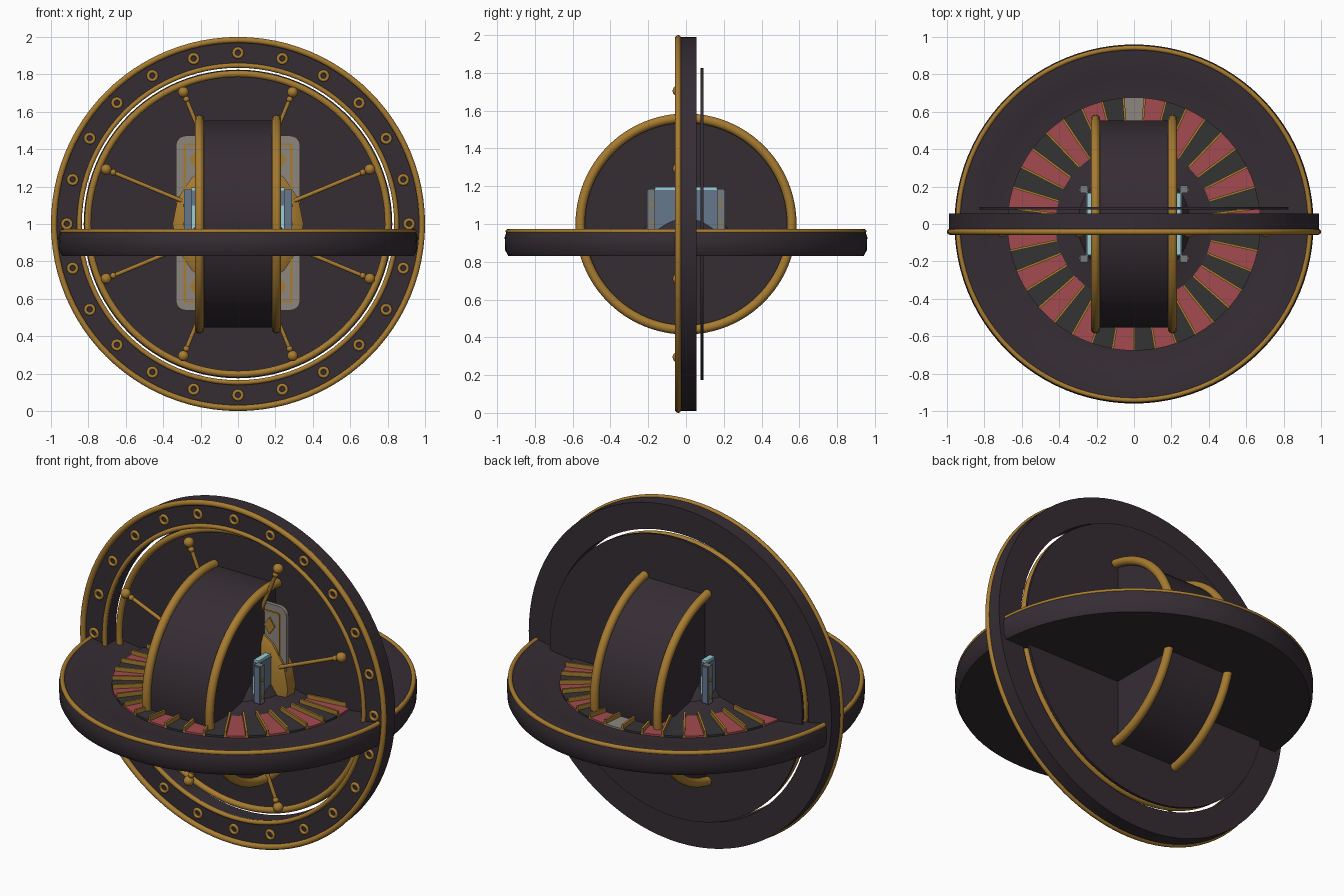
import bpy, bmesh, math
from mathutils import Matrix, Vector

if "Cube" in bpy.data.objects:
    bpy.data.objects.remove(bpy.data.objects["Cube"])

def mat(name, r, g, b):
    m = bpy.data.materials.new(name)
    m.diffuse_color = (r, g, b, 1)
    m.use_nodes = True
    m.node_tree.nodes["Principled BSDF"].inputs["Base Color"].default_value = m.diffuse_color
    return m

DARK = mat("dark plum", .036, .026, .034)
POCKET = mat("charcoal", .036, .033, .036)
GOLD = mat("antique gold", .39, .2, .03)
RED = mat("faded red", .37, .07, .08)
CREAM = mat("stone cream", .27, .24, .21)
BLUE = mat("steel blue", .13, .19, .27)
CYAN = mat("pale cyan", .32, .62, .68)
GREY = mat("mid grey", .19, .2, .215)

C = Vector((0, 0, 1))
AXIS = {'z': Matrix.Identity(4),
        'y': Matrix.Translation(C) @ Matrix.Rotation(math.pi / 2, 4, 'X'),   # local z -> front
        'x': Matrix.Translation(C) @ Matrix.Rotation(math.pi / 2, 4, 'Y')}

def finish(name, bm, mats, smooth=True):
    bmesh.ops.recalc_face_normals(bm, faces=bm.faces)
    me = bpy.data.meshes.new(name)
    bm.to_mesh(me)
    bm.free()
    for m in mats if isinstance(mats, list) else [mats]:
        me.materials.append(m)
    ob = bpy.data.objects.new(name, me)
    bpy.context.collection.objects.link(ob)
    if smooth:
        bpy.ops.object.select_all(action='DESELECT')
        ob.select_set(True)
        bpy.context.view_layer.objects.active = ob
        bpy.ops.object.shade_smooth_by_angle(angle=math.radians(35))
    return ob

def sweep(bm, pts, mx, seg, closed):
    rows = []
    for i in range(seg):
        a = 2 * math.pi * i / seg
        rows.append([bm.verts.new(mx @ Vector((r * math.cos(a), r * math.sin(a), h))) for r, h in pts])
    n = len(pts)
    for i in range(seg):
        p, q = rows[i], rows[(i + 1) % seg]
        for j in range(n if closed else n - 1):
            k = (j + 1) % n
            bm.faces.new((p[j], q[j], q[k], p[k]))

def lathe(name, pts, m, axis, seg=96, closed=False):
    bm = bmesh.new()
    sweep(bm, pts, AXIS[axis], seg, closed)
    bmesh.ops.remove_doubles(bm, verts=bm.verts, dist=1e-5)
    return finish(name, bm, m)

def tube_pts(R, r, h, n=16):
    return [(R + r * math.cos(2 * math.pi * i / n), h + r * math.sin(2 * math.pi * i / n)) for i in range(n)]

def trim(name, R, r, h, axis):
    return lathe(name, tube_pts(R, r, h), GOLD, axis, 96, True)

def add_box(bm, lo, hi, mx=Matrix.Identity(4), mi=0):
    lo, hi = Vector(lo), Vector(hi)
    s = Matrix.Diagonal((*(hi - lo), 1))
    vs = bmesh.ops.create_cube(bm, size=1, matrix=mx @ Matrix.Translation((lo + hi) / 2) @ s)['verts']
    for f in {f for v in vs for f in v.link_faces}:
        f.material_index = mi

def prism(name, outline, y0, y1, m):
    """Extrude an x/z outline between two depths."""
    bm = bmesh.new()
    a = [bm.verts.new((x, y0, z)) for x, z in outline]
    b = [bm.verts.new((x, y1, z)) for x, z in outline]
    bm.faces.new(a)
    bm.faces.new(b)
    for i in range(len(a)):
        j = (i + 1) % len(a)
        bm.faces.new((a[i], a[j], b[j], b[i]))
    return finish(name, bm, m, False)

# upright outer ring with gold edges
lathe("upright_ring", [(.838, -.055), (.99, -.055), (.99, .035), (.838, .035)], DARK, 'y', closed=True)
trim("upright_outer_trim", .984, .016, .042, 'y')
trim("upright_inner_trim", .848, .013, .036, 'y')

# ring-shaped rivets around the upright ring
bm = bmesh.new()
for k in range(24):
    a = math.radians(15 * k)
    mx = AXIS['y'] @ Matrix.Translation((.915 * math.cos(a), .915 * math.sin(a), .037))
    sweep(bm, tube_pts(.023, .009, 0, 12), mx, 16, True)
finish("upright_rivets", bm, GOLD)

# thin back disc, with a gold ring standing in front of it
lathe("back_disc", [(0, -.092), (.825, -.092), (.825, -.077), (0, -.077)], DARK, 'y')
trim("back_disc_trim", .803, .018, -.038, 'y')

# spokes with ball ends and small collars
bm = bmesh.new()
for k in range(8):
    mx = AXIS['y'] @ Matrix.Rotation(math.radians(22.5 + 45 * k), 4, 'Z')
    bmesh.ops.create_cone(bm, cap_ends=True, segments=12, radius1=.011, radius2=.011, depth=.5,
                          matrix=mx @ Matrix.Translation((.51, 0, .04)) @ Matrix.Rotation(math.pi / 2, 4, 'Y'))
    for r, s in ((.763, .029), (.722, .017)):
        bmesh.ops.create_uvsphere(bm, u_segments=16, v_segments=10, radius=s,
                                  matrix=mx @ Matrix.Translation((r, 0, .042)))
finish("spokes", bm, GOLD)

# central gold hub behind the drum
lathe("gold_hub", [(0, -.04), (.35, -.04), (.35, .035), (.31, .058), (0, .058)], GOLD, 'y', 16)

# rounded card plate, its frame and corner diamonds
card = []
for cx, cz, a0 in ((.28, 1.42, 0), (-.28, 1.42, 90), (-.28, .59, 180), (.28, .59, 270)):
    for t in range(5):
        a = math.radians(a0 + 22.5 * t)
        card.append((cx + .052 * math.cos(a), cz + .052 * math.sin(a)))
prism("card_plate", card, -.022, .0, CREAM)
bm = bmesh.new()
for s in (-1, 1):
    add_box(bm, (s * .285 - .006, -.027, .585), (s * .285 + .006, -.02, 1.425))
    add_box(bm, (-.285, -.027, 1.005 + s * .414), (.285, -.02, 1.005 + s * .426))
finish("card_frame", bm, GOLD, False)
for sx in (-1, 1):
    for z in (.665, 1.345):
        x = sx * .225
        prism("card_diamond", [(x + .035, z), (x, z + .05), (x - .035, z), (x, z - .05)], -.03, -.02, GOLD)

# drum on the x axis with gold rims
lathe("drum", [(0, -.19), (.553, -.19), (.553, .19), (0, .19)], DARK, 'x')
for s in (-1, 1):
    trim("drum_rim", .56, .025, s * .206, 'x')

# level wheel: shallow bowl with raised centre
lathe("level_wheel", [(0, .83), (.94, .83), (.957, .86), (.96, .93), (.95, .962), (.93, .965), (.8, .94),
                      (.68, .926), (.42, .933), (.3, .965), (.255, 1.03), (.2, 1.05), (0, 1.06)], DARK, 'z')
trim("level_wheel_trim", .942, .013, .961, 'z')

# 37 coloured pockets and gold dividers
bm, bd = bmesh.new(), bmesh.new()
N = 37
for k in range(N):
    ring = []
    for z in (.92, .937):
        for r, d in ((.42, -.5), (.677, -.5), (.677, 0), (.677, .5), (.42, .5), (.42, 0)):
            a = math.pi / 2 - 2 * math.pi * (k + d) / N
            ring.append(bm.verts.new((r * math.cos(a), r * math.sin(a), z)))
    fs = [bm.faces.new(ring[:6]), bm.faces.new(ring[6:])]
    fs += [bm.faces.new((ring[i], ring[(i + 1) % 6], ring[6 + (i + 1) % 6], ring[6 + i])) for i in range(6)]
    for f in fs:
        f.material_index = 0 if k == 0 else 1 if k % 2 else 2
    add_box(bd, (.42, -.006, .925), (.677, .006, .962),
            Matrix.Rotation(math.pi / 2 - 2 * math.pi * (k + .5) / N, 4, 'Z'))
finish("pockets", bm, [CREAM, RED, POCKET], False)
finish("pocket_dividers", bd, GOLD, False)

# side cabinets on both faces of the drum
for s in (-1, 1):
    def both(lo, hi, mi):
        xs = sorted((s * lo[0], s * hi[0]))
        add_box(bm, (xs[0], lo[1], lo[2]), (xs[1], hi[1], hi[2]), mi=mi)
    bm = bmesh.new()
    both((.215, -.168, .95), (.256, .168, 1.18), 0)         # body
    both((.215, -.172, .95), (.245, .172, 1.1), 1)          # glowing lower ends
    both((.218, -.165, 1.178), (.25, .165, 1.195), 1)       # top strip
    for t in (-1, 1):
        y = sorted((t * .165, t * .2))
        both((.245, y[0], .96), (.288, y[1], 1.185), 2)     # corner posts
        y = sorted((t * .199, t * .206))
        both((.248, y[0], .965), (.285, y[1], 1.18), 0)     # post end plates
        for z in (1.0, 1.1):
            both((.285, t * .182 - .008, z - .008), (.295, t * .182 + .008, z + .008), 3)
    finish("side_cabinet", bm, [BLUE, CYAN, GREY, GOLD], False)
